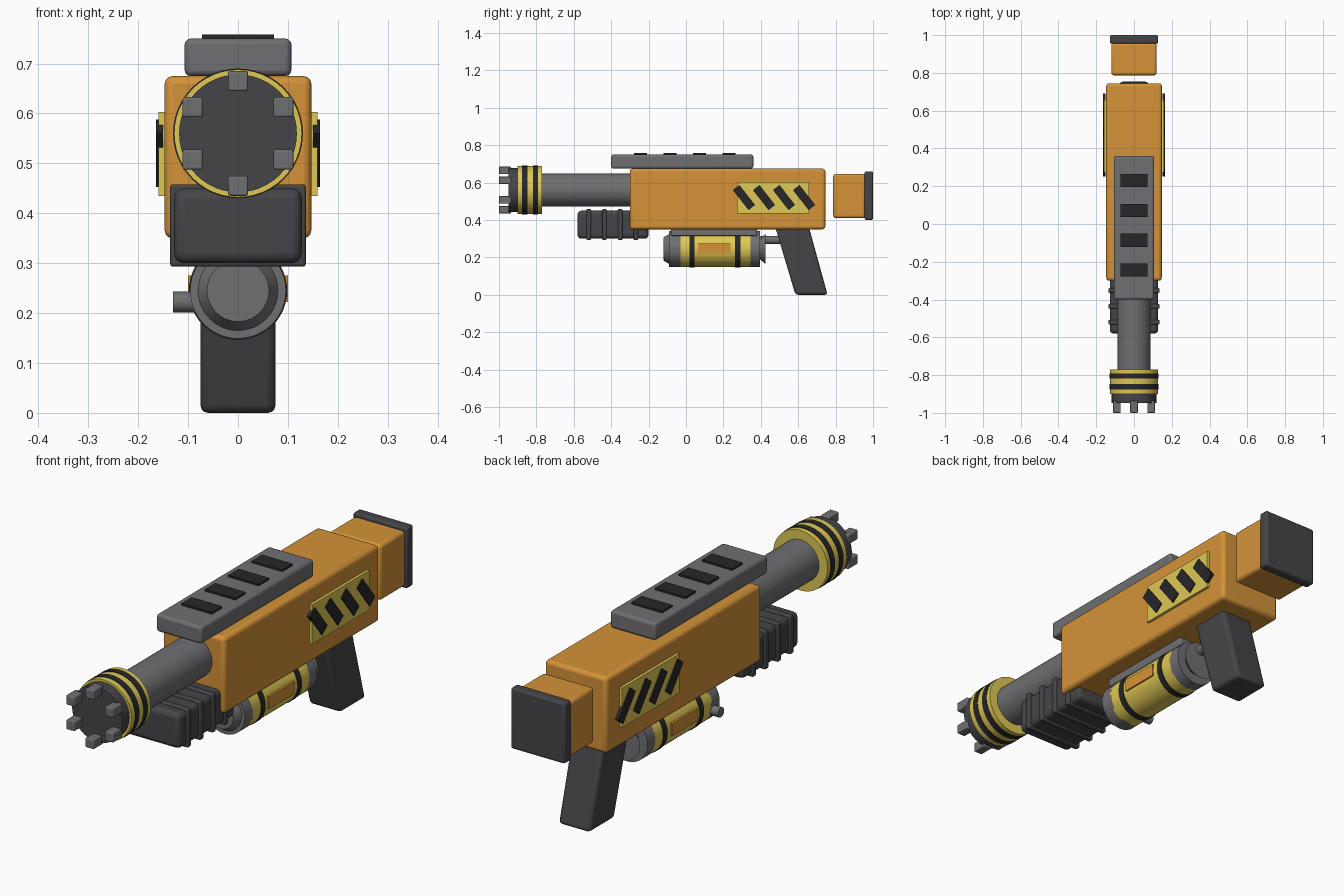
import bpy, bmesh
from math import radians, sin, cos, pi
from mathutils import Matrix

if "Cube" in bpy.data.objects:
    bpy.data.objects.remove(bpy.data.objects["Cube"])


def mat(name, r, g, b):
    m = bpy.data.materials.new(name)
    m.diffuse_color = (r, g, b, 1)
    m.use_nodes = True
    m.node_tree.nodes["Principled BSDF"].inputs["Base Color"].default_value = m.diffuse_color
    return m


ORANGE = mat("orange_paint", 0.66, 0.29, 0.04)
YELLOW = mat("yellow_paint", 0.74, 0.58, 0.09)
GREY = mat("mid_grey", 0.16, 0.16, 0.17)
DARK = mat("dark_grey", 0.06, 0.06, 0.065)
BLACK = mat("black_rubber", 0.02, 0.02, 0.022)


def finish(name, bm, material, bevel=0.0):
    bmesh.ops.recalc_face_normals(bm, faces=bm.faces)
    me = bpy.data.meshes.new(name)
    bm.to_mesh(me)
    bm.free()
    me.materials.append(material)
    ob = bpy.data.objects.new(name, me)
    bpy.context.collection.objects.link(ob)
    if bevel:
        mod = ob.modifiers.new("edge_bevel", 'BEVEL')
        mod.width, mod.segments = bevel, 3
        mod.limit_method, mod.angle_limit = 'ANGLE', radians(40)
    bpy.ops.object.select_all(action='DESELECT')
    ob.select_set(True)
    bpy.context.view_layer.objects.active = ob
    bpy.ops.object.shade_smooth_by_angle(angle=radians(30))
    return ob


def box(name, x, y, z, material, bevel=0.0, tilt=0.0):
    """Box from (min, max) ranges, optionally tilted about x."""
    bm = bmesh.new()
    size = [b - a for a, b in (x, y, z)]
    mid = [(a + b) / 2 for a, b in (x, y, z)]
    bmesh.ops.create_cube(bm, size=1, matrix=Matrix.Translation(mid)
                          @ Matrix.Rotation(tilt, 4, 'X') @ Matrix.Diagonal((*size, 1)))
    return finish(name, bm, material, bevel)


def lathe(name, profile, z, material, n=48):
    """Solid of revolution about the y axis at height z; profile is (y, radius)."""
    bm = bmesh.new()
    rings = [[bm.verts.new((r * cos(2 * pi * i / n), y, z + r * sin(2 * pi * i / n)))
              for i in range(n)] for y, r in profile]
    for a, b in zip(rings, rings[1:]):
        for i in range(n):
            j = (i + 1) % n
            bm.faces.new((a[i], a[j], b[j], b[i]))
    bm.faces.new(rings[0])
    bm.faces.new(rings[-1])
    return finish(name, bm, material)


def tube(name, y0, y1, r, z, material):
    return lathe(name, [(y0, r), (y1, r)], z, material)


# Receiver and stock
box("receiver", (-.147, .147), (-.30, .745), (.35, .675), ORANGE, .016)
box("stock", (-.12, .12), (.787, .96), (.41, .647), ORANGE, .014)
box("butt_pad", (-.128, .128), (.955, 1.0), (.40, .66), DARK, .01)

# Slanted grip
bm = bmesh.new()
outline = [(.475, .37), (.655, .37), (.757, 0), (.585, 0)]
face = bm.faces.new([bm.verts.new((-.075, y, z)) for y, z in outline])
ext = bmesh.ops.extrude_face_region(bm, geom=[face])
bmesh.ops.translate(bm, vec=(.15, 0, 0),
                    verts=[v for v in ext["geom"] if isinstance(v, bmesh.types.BMVert)])
finish("grip", bm, DARK, .015)

# Top rail with slots
box("top_rail", (-.107, .107), (-.40, .36), (.675, .75), GREY, .012)
for i in range(4):
    y = .23 - i * .158
    box(f"rail_slot_{i}", (-.072, .072), (y - .035, y + .035), (.74, .758), BLACK)

# Barrel and banded muzzle
BZ = .56
tube("barrel", -.80, -.28, .088, BZ, GREY)
tube("muzzle_collar", -.90, -.77, .128, BZ, YELLOW)
for i, y in enumerate((-.862, -.805)):
    tube(f"muzzle_band_{i}", y - .014, y + .014, .13, BZ, BLACK)
tube("muzzle_face", -.948, -.89, .118, BZ, DARK)
for i in range(6):
    a = pi / 2 + i * pi / 3
    x, z = .105 * cos(a), BZ + .105 * sin(a)
    box(f"muzzle_tooth_{i}", (x - .02, x + .02), (-1.0, -.935), (z - .02, z + .02), GREY, .004)

# Ribbed foregrip
box("foregrip", (-.128, .128), (-.58, -.20), (.30, .45), DARK, .02)
for i in range(4):
    y = -.52 + i * .084
    box(f"foregrip_rib_{i}", (-.136, .136), (y - .012, y + .012), (.293, .458), DARK, .006)

# Under-slung canister
CZ = .245
lathe("canister_front_cap", [(-.12, .057), (-.12, .062), (-.09, .08), (-.09, .096), (-.03, .096)],
      CZ, GREY)
tube("canister_body", -.04, .345, .096, CZ, YELLOW)
lathe("canister_rear_cap", [(.34, .096), (.395, .096), (.395, .055), (.425, .08)], CZ, GREY)
for i, y in enumerate((.032, .277)):
    tube(f"canister_band_{i}", y - .014, y + .014, .0985, CZ, BLACK)
tube("canister_feed_pipe", .39, .54, .022, .293, GREY)
box("canister_bracket", (-.07, .07), (-.08, .38), (.315, .355), GREY, .006)
bm = bmesh.new()
bmesh.ops.create_cone(bm, cap_ends=True, segments=24, radius1=.021, radius2=.021, depth=.08,
                      matrix=Matrix.Translation((-.09, -.05, .222)) @ Matrix.Rotation(pi / 2, 4, 'Y'))
finish("canister_valve", bm, GREY)

# Canister labels and side warning panels with slanted stripes
for side, s in (("left", -1), ("right", 1)):
    def span(a, b):
        return tuple(sorted((s * a, s * b)))
    box(f"canister_label_{side}", span(.08, .1), (.065, .237), (.222, .275), ORANGE)
    box(f"warning_panel_{side}", span(.14, .159), (.272, .657), (.435, .603), YELLOW)
    for i in range(4):
        y = .31 + i * .107
        box(f"warning_stripe_{side}_{i}", span(.15, .164), (y - .0225, y + .0225),
            (.52 - .068, .52 + .068), BLACK, 0, radians(38))
